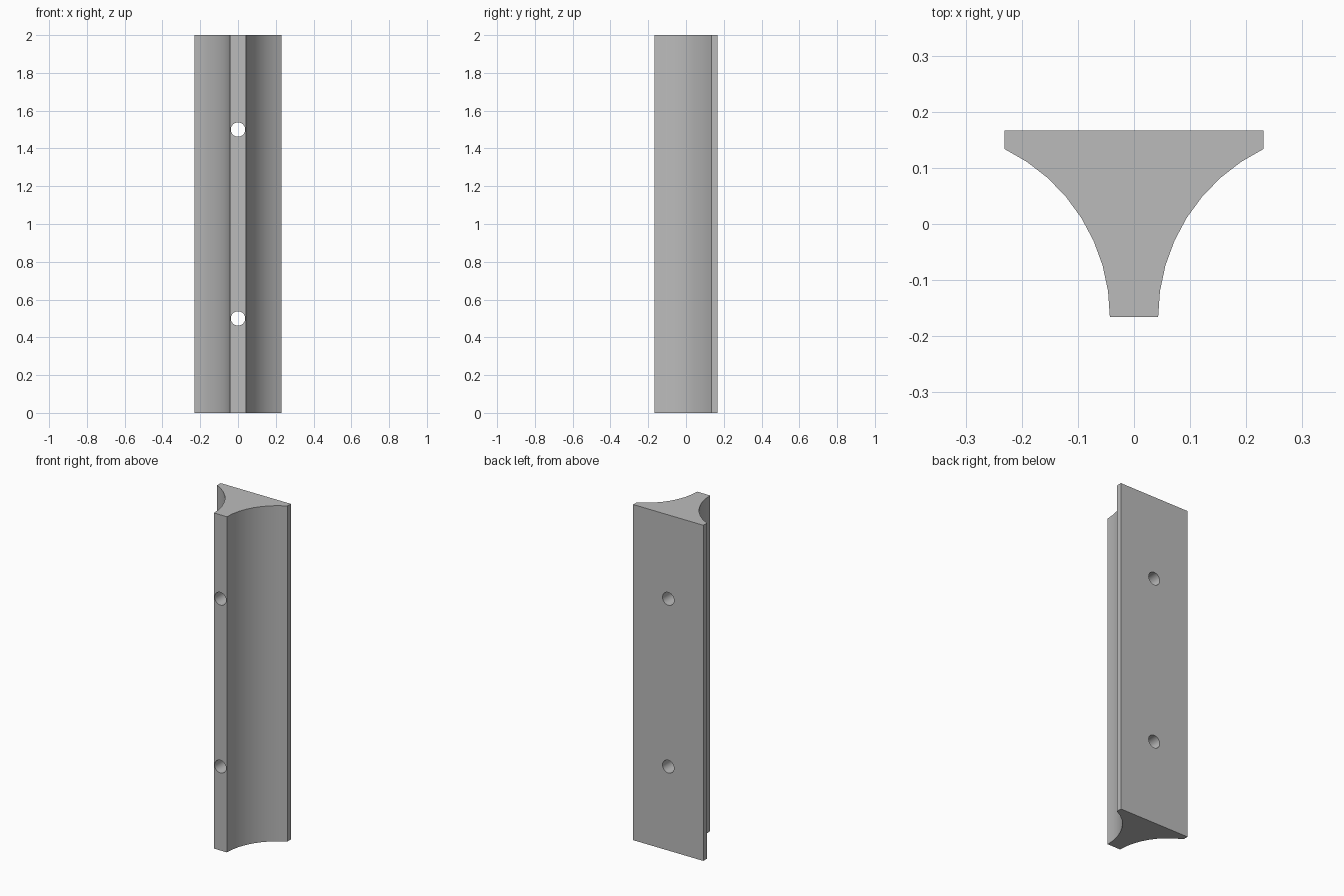
import bpy, bmesh
from math import cos, sin, radians
from mathutils import Matrix

cube = bpy.data.objects.get("Cube")
if cube:
    bpy.data.objects.remove(cube, do_unlink=True)

HEIGHT = 2.0
BACK_Y, FRONT_Y = 0.167, -0.166
HALF_BACK = 0.231
COVE_RADIUS, COVE_X, COVE_STEPS = 0.333, 0.376, 8
HOLE_RADIUS = 0.038

grey = bpy.data.materials.new("plain grey")
grey.use_nodes = True
grey.diffuse_color = (0.5, 0.5, 0.5, 1)
grey.node_tree.nodes["Principled BSDF"].inputs["Base Color"].default_value = grey.diffuse_color


def make_object(name, bm):
    bmesh.ops.recalc_face_normals(bm, faces=bm.faces)
    mesh = bpy.data.meshes.new(name)
    bm.to_mesh(mesh)
    bm.free()
    mesh.materials.append(grey)
    obj = bpy.data.objects.new(name, mesh)
    bpy.context.collection.objects.link(obj)
    return obj


# Half profile: concave cove from the narrow front to the wide back plate
half = []
for i in range(COVE_STEPS + 1):
    a = radians(180 - 64.2 * i / COVE_STEPS)
    half.append((COVE_X + COVE_RADIUS * cos(a), FRONT_Y + COVE_RADIUS * sin(a)))
half.append((HALF_BACK, BACK_Y))
profile = half + [(-x, y) for x, y in reversed(half)]

# Rail: mirrored profile extruded to full height
bm = bmesh.new()
base = bm.faces.new([bm.verts.new((x, y, 0)) for x, y in profile])
top = bmesh.ops.extrude_face_region(bm, geom=[base], use_keep_orig=True)
bmesh.ops.translate(bm, vec=(0, 0, HEIGHT),
                    verts=[v for v in top["geom"] if isinstance(v, bmesh.types.BMVert)])
rail = make_object("coved_rail", bm)

# Two screw holes running front to back
bm = bmesh.new()
for z in (0.5, 1.5):
    bmesh.ops.create_cone(bm, cap_ends=True, segments=32, radius1=HOLE_RADIUS,
                          radius2=HOLE_RADIUS, depth=1,
                          matrix=Matrix.Translation((0, 0, z)) @ Matrix.Rotation(radians(90), 4, 'X'))
cutter = make_object("hole_cutter", bm)
cutter.hide_render = True

cut = rail.modifiers.new("screw_holes", 'BOOLEAN')
cut.operation = 'DIFFERENCE'
cut.solver = 'EXACT'
cut.object = cutter

bpy.ops.object.select_all(action='DESELECT')
rail.select_set(True)
bpy.context.view_layer.objects.active = rail
bpy.ops.object.modifier_apply(modifier=cut.name)
bpy.data.objects.remove(cutter, do_unlink=True)
bpy.ops.object.shade_smooth_by_angle(angle=radians(30))
